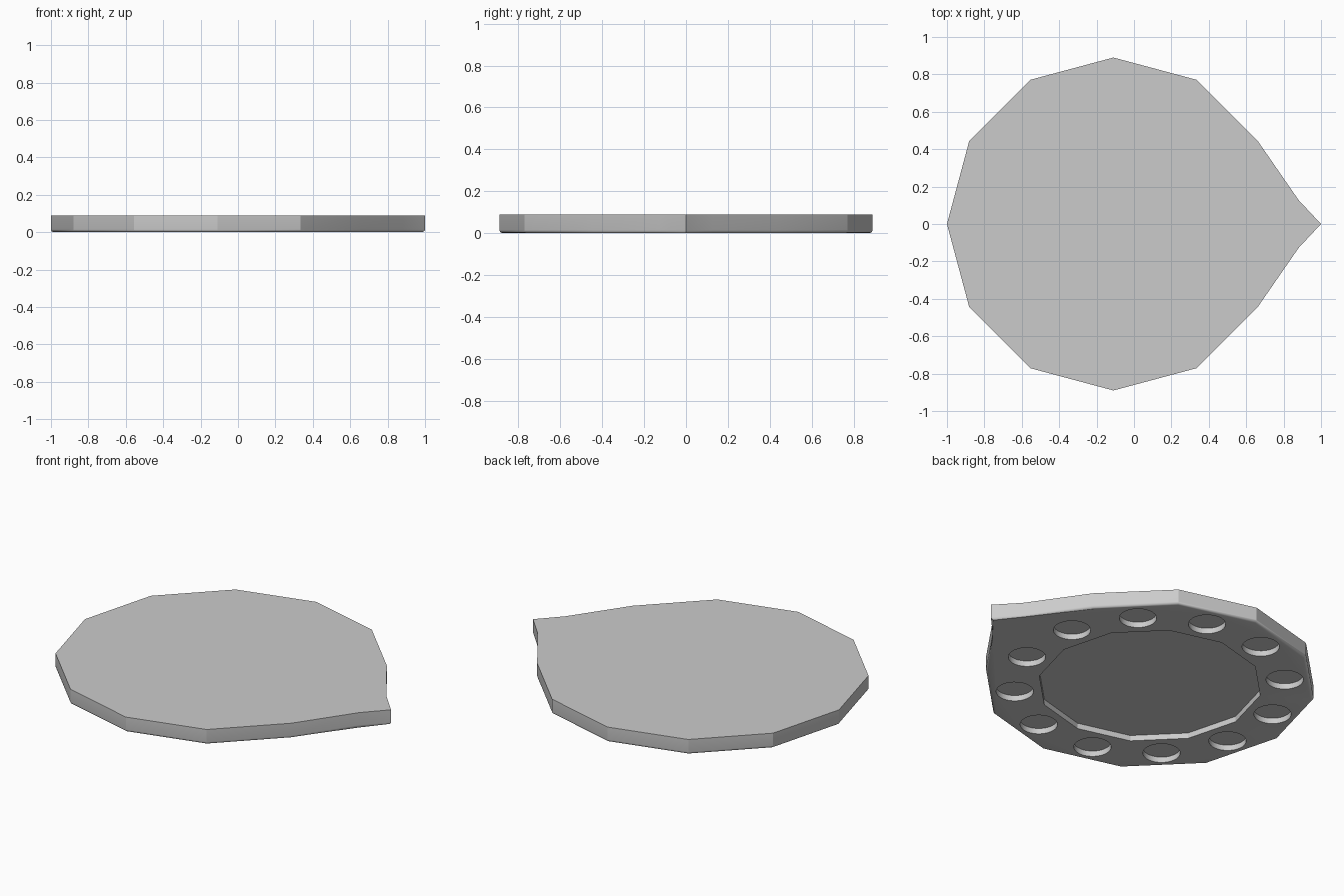
import bpy, bmesh, math

if "Cube" in bpy.data.objects:
    bpy.data.objects.remove(bpy.data.objects["Cube"])

H = 0.088            # plate thickness
CX, R = -0.11, 0.89  # centre and radius of the twelve-sided body
RECESS_R, RECESS_D = 0.60, 0.033
HOLE_RING, HOLE_R, HOLE_D = 0.725, 0.10, 0.033


def prism(bm, pts, z0, z1):
    """Closed prism over a counter-clockwise outline; returns the bottom face."""
    lo = [bm.verts.new((x, y, z0)) for x, y in pts]
    hi = [bm.verts.new((x, y, z1)) for x, y in pts]
    n = len(pts)
    for i in range(n):
        j = (i + 1) % n
        bm.faces.new((lo[i], lo[j], hi[j], hi[i]))
    bm.faces.new(hi)
    return bm.faces.new(lo[::-1])


def ring(cx, cy, r, n, phase=0.0):
    return [(cx + r * math.cos(2 * math.pi * i / n + phase),
             cy + r * math.sin(2 * math.pi * i / n + phase)) for i in range(n)]


def to_object(bm, name):
    me = bpy.data.meshes.new(name)
    bm.to_mesh(me)
    bm.free()
    ob = bpy.data.objects.new(name, me)
    bpy.context.collection.objects.link(ob)
    return ob


# plate: dodecagon whose first corner is drawn out into a pointer tip
outline = [(1.0, 0.0), (0.88, 0.128)] + ring(CX, 0, R, 12)[1:] + [(0.88, -0.128)]
bm = bmesh.new()
bottom = prism(bm, outline, 0, H)
# softly rounded lower rim
bmesh.ops.bevel(bm, geom=list(bottom.edges), offset=0.014, segments=4,
                profile=0.5, affect='EDGES')
plate = to_object(bm, "pointed_base_plate")

# underside cutters: central recess and a ring of round pockets
bm = bmesh.new()
prism(bm, ring(CX, 0, RECESS_R, 12), -0.05, RECESS_D)
for k in range(12):
    a = math.radians(15 + 30 * k)
    prism(bm, ring(CX + HOLE_RING * math.cos(a), HOLE_RING * math.sin(a), HOLE_R, 32),
          -0.05, HOLE_D)
cutter = to_object(bm, "underside_cutter")
cutter.hide_render = True

mod = plate.modifiers.new("pockets", 'BOOLEAN')
mod.operation = 'DIFFERENCE'
mod.solver = 'EXACT'
mod.object = cutter

bpy.context.view_layer.objects.active = plate
plate.select_set(True)
bpy.ops.object.modifier_apply(modifier=mod.name)
bpy.data.objects.remove(cutter, do_unlink=True)

bpy.ops.object.shade_smooth_by_angle(angle=math.radians(26))
